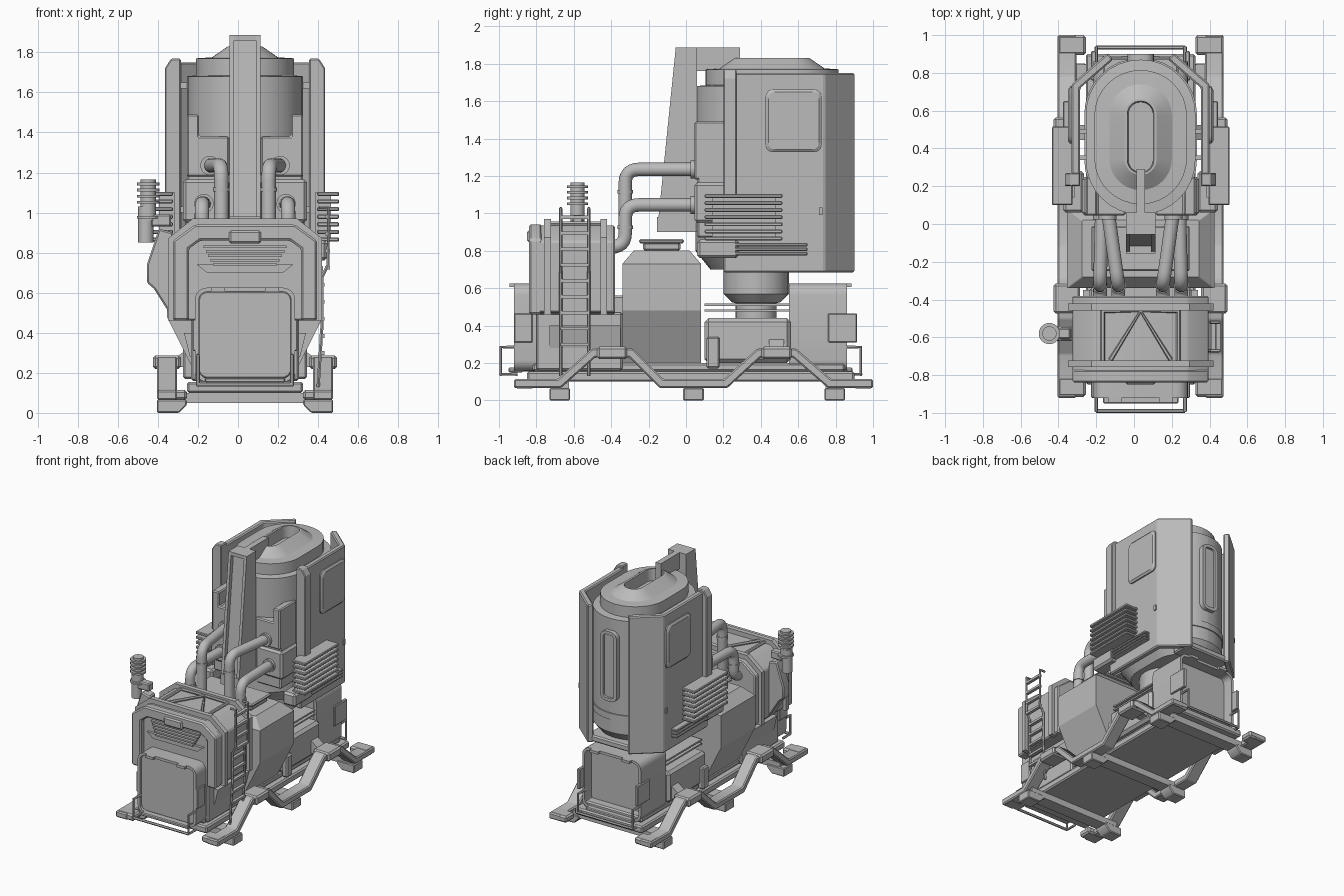
import bpy, bmesh, math
from mathutils import Vector

if "Cube" in bpy.data.objects:
    bpy.data.objects.remove(bpy.data.objects["Cube"])

CENTRE = Vector((.035, 0, 0))      # the machine is symmetric about this plane
metal = bpy.data.materials.new("plain grey metal")
metal.use_nodes = True
metal.diffuse_color = (.5, .5, .5, 1)
metal.node_tree.nodes["Principled BSDF"].inputs["Base Color"].default_value = (.5, .5, .5, 1)


def finish(name, bm, mirror=False, bevel=None):
    """Bevel, mirror, shade and link a bmesh as one object."""
    bmesh.ops.recalc_face_normals(bm, faces=bm.faces[:])
    if bevel:
        sharp = [e for e in bm.edges if len(e.link_faces) == 2 and e.calc_face_angle() > .6]
        bmesh.ops.bevel(bm, geom=sharp, offset=bevel, segments=1, affect='EDGES')
    if mirror:
        copy = bmesh.ops.duplicate(bm, geom=bm.verts[:] + bm.edges[:] + bm.faces[:])["geom"]
        for v in copy:
            if isinstance(v, bmesh.types.BMVert):
                v.co.x = -v.co.x
    bmesh.ops.recalc_face_normals(bm, faces=bm.faces[:])
    bmesh.ops.translate(bm, vec=CENTRE, verts=bm.verts[:])
    for f in bm.faces:
        f.smooth = True
    for e in bm.edges:
        e.smooth = len(e.link_faces) == 2 and e.calc_face_angle() < .4
    mesh = bpy.data.meshes.new(name)
    bm.to_mesh(mesh)
    bm.free()
    mesh.materials.append(metal)
    ob = bpy.data.objects.new(name, mesh)
    bpy.context.collection.objects.link(ob)


def place(axis, p, t):
    return {"x": (t, p[0], p[1]), "y": (p[0], t, p[1]), "z": (p[0], p[1], t)}[axis]


def loft(name, axis, sections, mirror=False, bevel=None):
    """Join matching outlines placed along an axis and cap both ends."""
    bm = bmesh.new()
    rings = [[bm.verts.new(place(axis, p, t)) for p in pts] for t, pts in sections]
    n = len(rings[0])
    for low, high in zip(rings, rings[1:]):
        for i in range(n):
            j = (i + 1) % n
            bm.faces.new((low[i], low[j], high[j], high[i]))
    bm.faces.new(rings[0])
    bm.faces.new(rings[-1])
    finish(name, bm, mirror, bevel)


def prism(name, axis, pts, a, b, mirror=False, bevel=None):
    loft(name, axis, [(a, pts), (b, pts)], mirror, bevel)


def box(name, x, y, z, mirror=False, bevel=None):
    prism(name, "z", [(x[0], y[0]), (x[1], y[0]), (x[1], y[1]), (x[0], y[1])], z[0], z[1], mirror, bevel)


def wide(name, half, y, z, bevel=None):
    box(name, (-half, half), y, z, False, bevel)


def rounded(cx, cy, w, h, r, n=5):
    """Rounded rectangle outline from half sizes."""
    pts = []
    for k, (sx, sy) in enumerate([(1, 1), (-1, 1), (-1, -1), (1, -1)]):
        for i in range(n + 1):
            a = (k + i / n) * math.pi / 2
            pts.append((cx + sx * (w - r) + r * math.cos(a), cy + sy * (h - r) + r * math.sin(a)))
    return pts


def circle(cx, cy, r, n=6):
    return rounded(cx, cy, r * 1.001, r * 1.001, r, n)


def band(name, axis, path, thick, a, b, closed=False, mirror=False, bevel=None):
    """Strip of constant thickness along a 2D path, extruded from a to b."""
    bm, n, cols = bmesh.new(), len(path), []
    pts = [Vector(p) for p in path]
    for i, p in enumerate(pts):
        d = [(pts[(i + s) % n] - pts[(i + s - 1) % n]).normalized() for s in (0, 1)]
        if not closed:
            d = [d[1]] * 2 if i == 0 else [d[0]] * 2 if i == n - 1 else d
        norm = [Vector((-v.y, v.x)) for v in d]
        m = (norm[0] + norm[1]).normalized()
        q = p + m * thick / max(m.dot(norm[0]), .3)
        cols.append([bm.verts.new(place(axis, c, t)) for c, t in ((p, a), (q, a), (q, b), (p, b))])
    for i in range(n if closed else n - 1):
        u, v = cols[i], cols[(i + 1) % n]
        for k in range(4):
            bm.faces.new((u[k], u[k - 1], v[k - 1], v[k]))
    if not closed:
        bm.faces.new(cols[0])
        bm.faces.new(cols[-1])
    finish(name, bm, mirror, bevel)


def tube(name, path, r, mirror=False, fillet=0):
    """Round pipe along a 3D path, with rounded corners if asked."""
    P = [Vector(p) for p in path]
    pts = [P[0]]
    for a, b, c in zip(P, P[1:], P[2:]):
        s, e = b + (a - b).normalized() * fillet, b + (c - b).normalized() * fillet
        steps = 6 if fillet else 0
        pts += [s.lerp(b, i / 6).lerp(b.lerp(e, i / 6), i / 6) for i in range(steps + 1)]
    pts.append(P[-1])
    curve = bpy.data.curves.new(name, 'CURVE')
    curve.dimensions, curve.bevel_depth, curve.use_fill_caps = '3D', r, True
    curve.bevel_resolution = 8 if r > .02 else 1
    spline = curve.splines.new('POLY')
    spline.points.add(len(pts) - 1)
    for sp, p in zip(spline.points, pts):
        sp.co = (*p, 1)
    temp = bpy.data.objects.new(name, curve)
    bm = bmesh.new()
    bm.from_mesh(temp.to_mesh())
    bpy.data.objects.remove(temp)
    finish(name, bm, mirror)


def both(pts):
    """Complete a half outline by reflecting it across x = 0."""
    return pts + [(-x, y) for x, y in reversed(pts)]


# Skid: base plates, arched side rails, feet and cross members
wide("base_plate", .29, (-.85, .9), (.1, .155), .01)
wide("base_sill", .25, (-.82, .85), (.155, .2), .01)
rail = [(-.92, .065), (-.67, .065), (-.485, .23), (-.305, .23), (-.14, .065),
        (.22, .065), (.4, .23), (.57, .23), (.76, .065), (1, .065)]
band("side_rail", "x", rail, .048, .34, .44, mirror=True, bevel=.008)
for y in (-.395, .485):
    box("arch_cap", (.32, .46), (y - .08, y + .08), (.22, .287), True, .012)
prism("arch_brace", "y", [(.22, .23), (.34, .23), (.34, .28), (.26, .34), (.22, .34)], .445, .525, True)
for y in (-.86, .95):
    box("rail_end", (.29, .44), (y - .055, y + .05), (.064, .115), True, .012)
for y in (-.675, .04, .795):
    prism("foot", "y", [(.29, .066), (.29, .04), (.33, 0), (.44, 0), (.44, .066)], y - .055, y + .055, True, .006)
    wide("cross_member", .4, (y - .05, y + .05), (.05, .1))

# Front engine housing
shape = [(.27, .46), (.36, .47), (.36, .85), (.25, .935)]
prism("engine_body", "y", both(shape), -.8, -.38, bevel=.008)
wide("engine_lower_box", .27, (-.8, -.34), (.16, .47), .01)
arch = both([(.36, .46), (.36, .86), (.25, .94)])
band("engine_hood", "y", arch, .08, -.84, -.77, bevel=.01)
outer = both([(.385, .46), (.385, .87), (.26, .97)])
for y in (-.74, -.44):
    band("engine_flange", "y", outer, .05, y - .018, y + .018)
for z in range(5):
    wide("intake_slat", .16 + z * .012, (-.835 + z * .004, -.79), (.735 + z * .022, .747 + z * .022))
prism("intake_surround", "y", both([(.19, .7), (.24, .74)]), -.82, -.79)
wide("intake_latch", .08, (-.85, -.77), (.845, .91), .01)
tube("roof_strut", [(.2, -.46, .945), (0, -.46, .945), (.16, -.72, .945)], .012, True)
tube("roof_side_bar", [(.2, -.45, .945), (.2, -.73, .945)], .012, True)
prism("lower_side_panel", "y", [(.26, .28), (.275, .28), (.305, .4), (.26, .4)], -.73, -.35, True)
wide("engine_rear", .24, (-.4, -.33), (.2, .56), .01)

# Rounded end hatches with rims, lips and handrails
for end, back, lip, rim in ((-1, -.78, -.905, -.92), (1, .55, .78, .86)):
    title = "front" if end < 0 else "rear"
    prism(title + "_hatch", "y", rounded(0, .39, .235, .22, .05), back, lip, bevel=.008)
    band(title + "_hatch_rim", "y", rounded(0, .39, .25, .235, .06), .02, back, rim, closed=True)
    box(title + "_hatch_lip", (.1, .17), sorted((rim - end * .03, rim + end * .025)), (.605, .625), True)
    box(title + "_hatch_clamp", (.235, .262), sorted((rim - end * .1, rim + max(end, 0) * .055)), (.31, .465), True, .005)
    far = -.99 if end < 0 else .935
    near = far - end * .09
    tube(title + "_handrail", [(.235, near, .285), (.235, far, .285), (.235, far, .14), (.235, near, .14)], .01, True)
    tube(title + "_hand_bar", [(-.235, far, .14), (.235, far, .14)], .01)
    wide(title + "_step", .2, sorted((rim - end * .05, rim + end * .03)), (.15, .175), .006)

# Middle hopper with filler cap
hopper = both([(.25, .2), (.39, .48), (.39, .73)])
prism("hopper", "y", hopper, -.34, .08)
loft("hopper_top", "z", [(.73, rounded(0, -.13, .39, .21, .004, 1)), (.8, rounded(0, -.13, .31, .15, .004, 1))])
wide("hopper_neck", .24, (-.23, -.03), (.8, .845), .01)
wide("hopper_cap", .26, (-.25, -.01), (.84, .862), .008)

# Rear pedestal and slewing neck under the tower
wide("pedestal", .28, (.1, .56), (.2, .44), .02)
box("pedestal_lug", (.26, .31), (.11, .18), (.17, .34), True, .01)
for z in (.475, .505):
    wide("neck_plate", .24, (.1, .55), (z, z + .012))
loft("neck", "z", [(z, circle(0, .375, r)) for z, r in
     ((.42, .11), (.52, .11), (.525, .13), (.57, .175), (.72, .175))])

# Tower tank with a stepped cap and a slotted top
def oval(half, length):
    return rounded(0, .46, half, length, half - .002, 8)

loft("tank", "z", [(.7, oval(.22, .33)), (.8, oval(.29, .41)), (1.68, oval(.29, .41)), (1.685, oval(.245, .355)),
     (1.77, oval(.245, .355)), (1.775, oval(.165, .28)), (1.83, oval(.085, .2)), (1.83, oval(.07, .19)),
     (1.74, oval(.065, .185))])
band("tank_hoop", "z", oval(.298, .418), .02, .9, .95, closed=True)
band("tank_rear_slot", "y", rounded(0, 1.32, .07, .27, .05), .025, .84, .9, closed=True)
prism("tank_rear_plate", "y", rounded(0, 1.32, .05, .25, .03), .84, .882)
port = [(.08, 1.18), (.29, 1.18), (.29, 1.49), (.23, 1.49), (.23, 1.38), (.08, 1.38)]
prism("port_block_upper", "y", port, .045, .25, True, .008)
box("port_block_lower", (.08, .31), (.045, .25), (.95, 1.165), True, .015)
wide("port_back", .29, (.06, .25), (.87, 1.38), .01)

# Tower armour shells, front strips, bottom bar and side panels
band("shell", "z", [(.365, .2), (.365, .74), (.175, .905)], .045, .685, 1.75, mirror=True, bevel=.008)
strip = [(.32, .78), (.4, .78), (.4, 1.72), (.37, 1.768), (.32, 1.768)]
prism("shell_strip", "y", strip, .2, .27, True, .006)
wide("tower_bottom_bar", .2, (.72, .88), (.69, .74), .01)
loft("shell_panel", "x", [(.36, rounded(.575, 1.495, .15, .168, .04)), (.374, rounded(.575, 1.495, .15, .168, .04)),
     (.385, rounded(.575, 1.495, .135, .153, .035))], True)
box("shell_latch", (.36, .375), (.71, .73), (.99, 1.03), True)
for y in (.35, .49):
    for z in (1, 1.62):
        box("shell_stay", (.27, .35), (y - .012, y + .012), (z, z + .03), True)

# Side radiators and lower guard bars
box("radiator_core", (.35, .43), (.14, .48), (.86, 1.1), True)
for i in range(7):
    z = .855 + i * .038
    box("radiator_fin", (.36, .47), (.1, .515), (z, z + .021), True, .005)
for i in range(3):
    z = .775 + i * .024
    box("guard_bar", (.35, .41), (.25, .65), (z, z + .018), True, .005)
box("radiator_mount", (.3, .41), (.06, .28), (.76, .86), True, .015)

# Slanted channel mast with a top arm
side = [(-.155, .9), (.06, .9), (.06, 1.885), (-.055, 1.885)]
prism("mast_wall", "x", side, .055, .078, True)
prism("mast_web", "x", [(y + (.03 if y < 0 else 0), z) for y, z in side], -.06, .06)
wide("mast_cap", .078, (-.055, .06), (1.86, 1.887))
wide("mast_foot", .078, (-.155, .06), (.9, .98))
wide("mast_arm", .022, (.05, .29), (1.76, 1.887))

# Hoses from the engine to the tank ports
for title, x, px, z in (("upper", .118, .175, 1.235), ("lower", .215, .205, 1.045)):
    tube(title + "_hose", [(px, .08, z), (x, -.325, z), (x, -.325, .82), (x, -.42, .82)], .036, True, .075)
    prism(title + "_hose_collar", "y", circle(px, z, .048), .025, .06, True)
    prism(title + "_hose_clamp", "z", circle(x, -.325, .041), z - .13, z - .11, True)

# Ladder on one side of the engine
for y in (-.67, -.52):
    tube("ladder_rail", [(.365, y, .13), (.385, y, .45), (.385, y, .68), (.415, y, .74), (.415, y, 1.025),
                         (.37, y, 1.025)], .009)
for i in range(9):
    z = .29 + i * .085
    x = .385 if z < .7 else .412
    box("ladder_rung", (x - .012, x + .012), (-.67, -.52), (z, z + .018))

# Beacon and its bracket on the other side
bracket = [(-.36, .47), (-.455, .62), (-.49, .65), (-.49, .74), (-.43, .92), (-.36, .9)]
prism("beacon_bracket", "y", bracket, -.62, -.54, bevel=.008)
prism("beacon_post", "z", circle(-.495, -.58, .038), .85, 1.03)
prism("beacon_core", "z", circle(-.483, -.58, .038), .96, 1.165)
for z in (.97, 1.045, 1.075, 1.105, 1.135):
    prism("beacon_disc", "z", circle(-.483, -.58, .056), z, z + .014)
box("beacon_arm", (-.47, -.37), (-.61, -.55), (.93, .99), bevel=.008)
